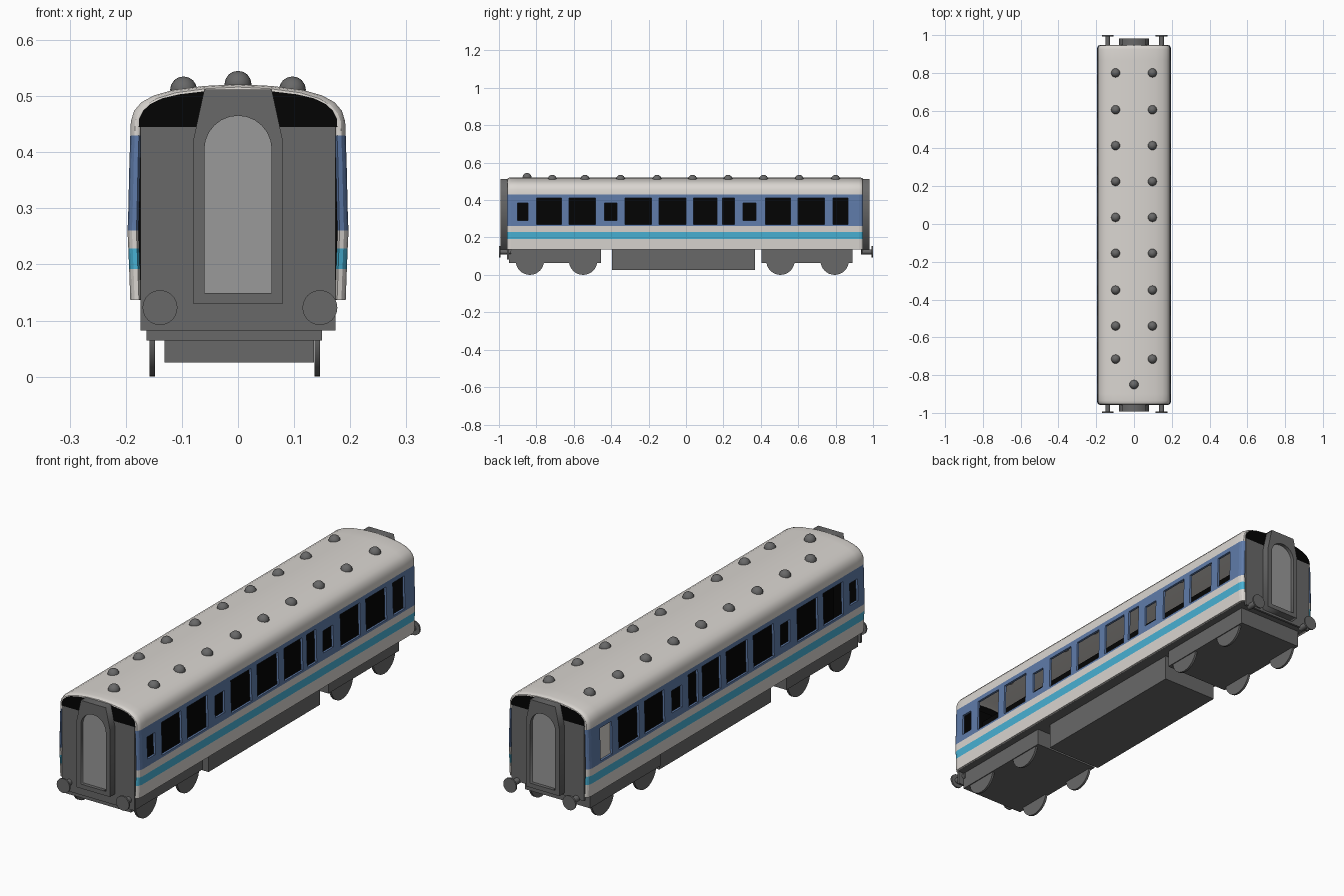
import bpy, bmesh, math
from mathutils import Matrix

if "Cube" in bpy.data.objects:
    bpy.data.objects.remove(bpy.data.objects["Cube"])


def mat(name, r, g, b):
    m = bpy.data.materials.new(name)
    m.diffuse_color = (r, g, b, 1)
    m.use_nodes = True
    m.node_tree.nodes["Principled BSDF"].inputs["Base Color"].default_value = m.diffuse_color
    return m


CREAM = mat("cream", 0.70, 0.67, 0.635)
BLUE = mat("blue", 0.115, 0.20, 0.40)
CYAN = mat("cyan", 0.065, 0.44, 0.66)
GREY = mat("dark grey", 0.14, 0.14, 0.14)
LIGHT = mat("door grey", 0.32, 0.32, 0.32)
BLACK = mat("black", 0.001, 0.001, 0.001)


def add(name, me, *mats):
    for m in mats:
        me.materials.append(m)
    ob = bpy.data.objects.new(name, me)
    bpy.context.collection.objects.link(ob)
    return ob


def from_bm(name, bm, *mats):
    me = bpy.data.meshes.new(name)
    bm.to_mesh(me)
    bm.free()
    return add(name, me, *mats)


def box(name, x, y, z, m):
    bm = bmesh.new()
    bmesh.ops.create_cube(bm, size=1)
    for v in bm.verts:
        v.co = [a[0] if c < 0 else a[1] for a, c in zip((x, y, z), v.co)]
    return from_bm(name, bm, m)


def prism(name, loops, y0, y1, m):
    """Extrude x/z outlines along y; extra loops become holes."""
    cu = bpy.data.curves.new(name, 'CURVE')
    cu.dimensions = '2D'
    cu.fill_mode = 'BOTH'
    cu.extrude = abs(y1 - y0) / 2
    for pts in loops:
        sp = cu.splines.new('POLY')
        sp.points.add(len(pts) - 1)
        for p, (x, z) in zip(sp.points, pts):
            p.co = (x, z, 0, 1)
        sp.use_cyclic_u = True
    tmp = bpy.data.objects.new("tmp", cu)
    bpy.context.collection.objects.link(tmp)
    bpy.context.view_layer.update()
    dg = bpy.context.evaluated_depsgraph_get()
    me = bpy.data.meshes.new_from_object(tmp.evaluated_get(dg))
    bpy.data.objects.remove(tmp)
    me.transform(Matrix.Translation((0, (y0 + y1) / 2, 0)) @ Matrix.Rotation(math.pi / 2, 4, 'X'))
    me.materials.clear()
    return add(name, me, m)


def cylinder(name, r, depth, loc, axis, m, seg=32):
    bm = bmesh.new()
    bmesh.ops.create_cone(bm, cap_ends=True, segments=seg, radius1=r, radius2=r, depth=depth,
                          matrix=Matrix.Translation(loc) @ Matrix.Rotation(math.pi / 2, 4, axis))
    return smooth(from_bm(name, bm, m))


def smooth(ob, angle=30):
    bpy.ops.object.select_all(action='DESELECT')
    bpy.context.view_layer.objects.active = ob
    ob.select_set(True)
    bpy.ops.object.shade_smooth_by_angle(angle=math.radians(angle))
    return ob


def mirrored(half):
    return half + [(-x, z) for x, z in reversed(half) if x < 0]


# Windows: y start, y end, small or tall
TALL, SMALL = (0.27, 0.41), (0.29, 0.385)
windows = [(-.90, -.845, SMALL), (-.80, -.665, TALL), (-.625, -.485, TALL), (-.435, -.37, SMALL),
           (-.325, -.185, TALL), (-.145, 0, TALL), (.04, .165, TALL), (.195, .26, TALL),
           (.305, .375, SMALL), (.425, .56, TALL), (.60, .74, TALL), (.785, .865, TALL)]

# Body shell: side and roof profile swept along y, corners drawn in at the ends
half = [(-.192, .137), (-.194, .192), (-.1955, .228), (-.197, .26), (-.1965, .27), (-.1957, .29),
        (-.1935, .385), (-.1925, .41), (-.192, .43), (-.191, .455), (-.185, .474), (-.172, .489),
        (-.15, .501), (-.115, .511), (-.06, .518), (0, .521)]
profile = mirrored(half)
stations = [(-.957, 1), (-.954, .5), (-.948, .2), (-.935, 0)]
stations += [(y, 0) for w in windows for y in w[:2]]
stations += [(.925, 0), (.938, .2), (.944, .5), (.947, 1)]
bm = bmesh.new()
rows = [[bm.verts.new((x * (1 - .08 * k), y, z - (.01 * k if z > .47 else 0))) for x, z in profile]
        for y, k in stations]
for a, b in zip(rows, rows[1:]):
    for j in range(len(profile) - 1):
        f = bm.faces.new((a[j], a[j + 1], b[j + 1], b[j]))
        z = f.calc_center_median().z
        f.material_index = 1 if .26 < z < .43 else 2 if .192 < z < .228 else 0
holes = []
for f in bm.faces:
    c = f.calc_center_median()
    if any(y0 < c.y < y1 and z0 < c.z < z1 for y0, y1, (z0, z1) in windows):
        holes.append(f)
bmesh.ops.delete(bm, geom=holes, context='FACES')
body = from_bm("body_shell", bm, CREAM, BLUE, CYAN)
sol = body.modifiers.new("thickness", 'SOLIDIFY')
sol.thickness = .01
sol.offset = -1
smooth(body, 25)
for p in body.data.polygons:  # flat side panels, smooth roof
    p.use_smooth = p.center.z > .43

# Dark interior seen through the window openings
box("interior_core", (-.05, .05), (-.94, .93), (.14, .425), BLACK)
box("interior_floor", (-.18, .18), (-.94, .93), (.145, .15), BLACK)
box("floor", (-.183, .183), (-.945, .935), (.137, .145), GREY)
box("left_end_window_blind", (-.186, -.181), (.775, .875), (.262, .42), CREAM)

# End walls, gangways, doors and buffers
arch = mirrored([(-.177, .445), (-.176, .46), (-.169, .474), (-.156, .486), (-.135, .496),
                 (-.105, .503), (-.055, .509), (0, .511)])
gangway = mirrored([(-.08, .13), (-.08, .42), (-.06, .512)])
doorway = [(-.06, .149), (.06, .149)] + [
    (.06 * math.cos(t * math.pi / 12), .405 + .06 * math.sin(t * math.pi / 12)) for t in range(13)]
for tag, s, wall, gang, bottom in (("front", -1, .957, .992, .082), ("rear", 1, .947, .982, .12)):
    box(tag + "_end_wall", (-.174, .174), sorted((s * wall, s * (wall - .01))), (bottom, .445), GREY)
    prism(tag + "_end_arch", [arch], s * wall, s * (wall - .01), BLACK)
    box(tag + "_inner_wall", (-.18, .18), sorted((s * (wall - .012), s * (wall - .016))),
        (.145, .475), BLACK)
    prism(tag + "_gangway", [gangway, doorway], s * (wall - .004), s * gang, GREY)
    prism(tag + "_door", [doorway], s * (wall - .002), s * (gang - .015), LIGHT)
    for x in (-.139, .146):
        cylinder(tag + "_buffer_head", .031, .007, (x, s * .9965, .123), 'X', GREY)
        cylinder(tag + "_buffer_shaft", .013, .06, (x, s * .965, .123), 'X', GREY, 16)

# Bogies, wheels and equipment box
for tag, y0, y1, axles in (("front", -.947, -.455, (-.835, -.55)), ("rear", .405, .89, (.505, .795))):
    box(tag + "_bogie", (-.163, .150), (y0, y1), (.064, .138), GREY)
    for y in axles:
        cylinder(tag + "_axle", .012, .28, (-.006, y, .076), 'Y', GREY, 12)
        for x in (-.153, .141):
            cylinder(tag + "_wheel", .076, .01, (x, y, .076), 'Y', GREY)
box("equipment_box", (-.131, .135), (-.395, .37), (.025, .138), GREY)

# Roof vents
vents = [(s * .097, y, .511) for s in (-1, 1)
         for y in (.80, .605, .415, .225, .035, -.155, -.35, -.54, -.715)] + [(0, -.85, .521)]
for loc in vents:
    bm = bmesh.new()
    bmesh.ops.create_uvsphere(bm, u_segments=16, v_segments=8, radius=.024,
                              matrix=Matrix.Translation(loc))
    low = [v for v in bm.verts if v.co.z < loc[2] - .012]
    bmesh.ops.delete(bm, geom=low, context='VERTS')
    smooth(from_bm("roof_vent", bm, GREY))
